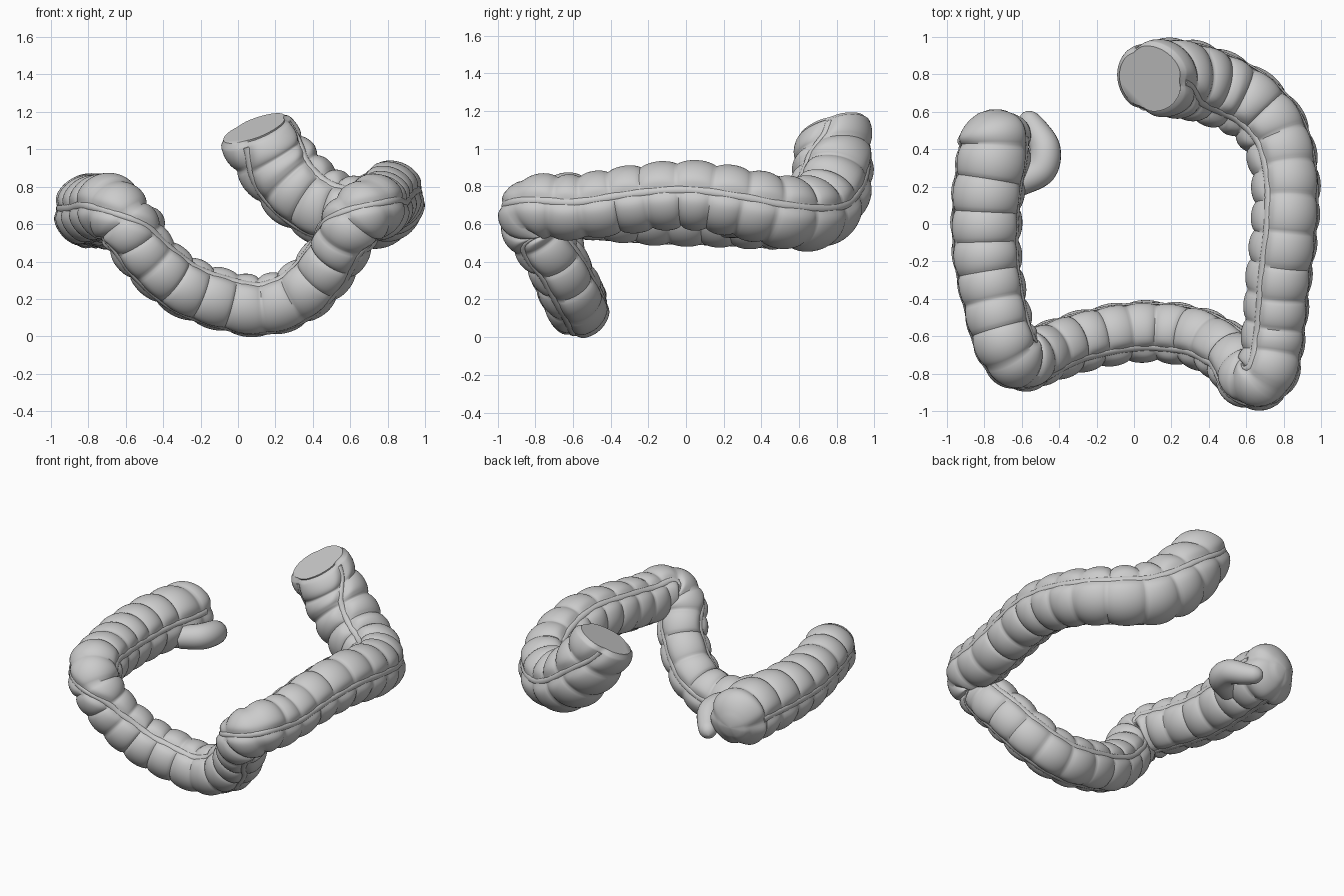
import bpy, bmesh
from math import sin, cos, pi, radians, exp, sqrt, tanh
from mathutils import Vector

if "Cube" in bpy.data.objects:
    bpy.data.objects.remove(bpy.data.objects["Cube"])

# Centre line: x, y, z, tube radius, angle of first muscle band (degrees)
SPINE = [
    (-0.775, 0.61, 0.64, 0.20, 15), (-0.748, 0.42, 0.66, 0.205, 15),
    (-0.785, 0.15, 0.67, 0.20, 15), (-0.79, -0.15, 0.67, 0.192, 15),
    (-0.745, -0.42, 0.68, 0.182, 18), (-0.685, -0.64, 0.69, 0.18, 20),
    (-0.61, -0.73, 0.62, 0.168, 15), (-0.49, -0.695, 0.44, 0.165, 10),
    (-0.30, -0.63, 0.275, 0.167, 10), (-0.05, -0.58, 0.185, 0.168, 10),
    (0.15, -0.575, 0.163, 0.168, 10), (0.35, -0.61, 0.245, 0.168, 12),
    (0.51, -0.70, 0.42, 0.165, 20), (0.61, -0.82, 0.60, 0.168, 35),
    (0.71, -0.795, 0.69, 0.172, 48), (0.75, -0.58, 0.69, 0.175, 52),
    (0.775, -0.30, 0.73, 0.18, 52), (0.81, 0.0, 0.755, 0.185, 52),
    (0.81, 0.26, 0.72, 0.188, 52), (0.755, 0.48, 0.67, 0.193, 52),
    (0.63, 0.63, 0.655, 0.20, 52), (0.475, 0.715, 0.69, 0.21, 52),
    (0.315, 0.77, 0.80, 0.217, 52), (0.18, 0.785, 0.96, 0.217, 52),
    (0.085, 0.775, 1.11, 0.208, 52)]
APPENDIX = [(-0.62, 0.22, 0.60, 0.075, 0), (-0.50, 0.29, 0.61, 0.085, 0),
            (-0.475, 0.40, 0.60, 0.082, 0), (-0.525, 0.50, 0.56, 0.07, 0),
            (-0.595, 0.595, 0.53, 0.05, 0)]
CAP_NORMAL = Vector((-0.35, -0.28, 0.89))
SPACING = 0.168


def sample(points, count, cap=None):
    """Smooth curve through the points, evenly spaced along its length."""
    p = [Vector(q) for q in points]
    p = [p[0] * 2 - p[1]] + p + [p[-1] * 2 - p[-2]]
    dense = []
    for i in range(1, len(p) - 2):
        a, b, c, d = p[i - 1:i + 3]
        for k in range(40):
            t = k / 40
            dense.append((b * 2 + (c - a) * t + (a * 2 - b * 5 + c * 4 - d) * t * t
                          + (b * 3 - a - c * 3 + d) * t ** 3) * 0.5)
    dense.append(p[-2])
    dist = [0.0]
    for u, v in zip(dense, dense[1:]):
        dist.append(dist[-1] + (Vector(v[:3]) - Vector(u[:3])).length)
    out, j = [], 0
    for i in range(count):
        s = dist[-1] * i / (count - 1)
        while j < len(dist) - 2 and dist[j + 1] < s:
            j += 1
        f = (s - dist[j]) / (dist[j + 1] - dist[j])
        out.append((s, dense[j].lerp(dense[j + 1], f)))
    frames = []
    for i, (s, v) in enumerate(out):
        a, b = out[max(i - 3, 0)][1], out[min(i + 3, count - 1)][1]
        t = (Vector(b[:3]) - Vector(a[:3])).normalized()
        if cap:  # lean the last rings into the plane of the cut end
            t = t.lerp(cap, max(0, 1 - (dist[-1] - s) / 0.3)).normalized()
        up = (Vector((0, 0, 1)) - t * t.z).normalized()
        frames.append((s, Vector(v[:3]), up.cross(t), up, v[3], radians(v[4])))
    return frames


def loft(name, rings):
    """Skin closed rings of points and cap both ends."""
    bm = bmesh.new()
    vs = [[bm.verts.new(c) for c in r] for r in rings]
    n = len(vs[0])
    for a, b in zip(vs, vs[1:]):
        for k in range(n):
            bm.faces.new((a[k], a[(k + 1) % n], b[(k + 1) % n], b[k]))
    bm.faces.new(vs[0][::-1])
    bm.faces.new(vs[-1])
    bmesh.ops.recalc_face_normals(bm, faces=bm.faces[:])
    me = bpy.data.meshes.new(name)
    bm.to_mesh(me)
    bm.free()
    ob = bpy.data.objects.new(name, me)
    bpy.context.collection.objects.link(ob)
    bpy.ops.object.select_all(action='DESELECT')
    ob.select_set(True)
    bpy.context.view_layer.objects.active = ob
    bpy.ops.object.shade_smooth_by_angle(angle=radians(50))


def dome(s, r, low=0.04):
    """Round off the end of a tube."""
    return max(low, sqrt(max(0, 1 - (1 - s / r) ** 2))) if s < r else 1.0


def bands(s):
    """Angles of the three bands; the second swings over after the first bend."""
    return 0, radians(139 - 21 * tanh((s - 1.55) / 0.25)), radians(250)


frames = sample(SPINE, 480, CAP_NORMAL)
TOTAL = frames[-1][0]
BENDS = [min(frames, key=lambda f: (f[1] - Vector(q)).length)[0]
         for q in ((-0.63, -0.72, 0.64), (0.66, -0.82, 0.65))]


# Pouched wall: bulges between creases, pulled in along three bands
def wall_radius(s, theta, r):
    bs = bands(s)
    sector = sum(theta % (2 * pi) >= b for b in bs)
    phase = (s + 0.015 * sin(s * 5 + sector * 2)) / SPACING
    phase += sum(0.6 * tanh((s - b) / 0.13) for b in BENDS)  # tighter at the bends
    bulge = abs(sin(pi * phase)) ** 0.55
    pull = 0.0
    for b in bs:
        d = abs((theta - b + pi) % (2 * pi) - pi)
        pull += exp(-(d / 0.22) ** 2)
    return r * (0.87 + 0.14 * bulge * (1 - 0.6 * pull) - 0.03 * pull)


SEG = 72
rings = []
for s, c, left, up, r, a in frames:
    ring = []
    for k in range(SEG):
        th = 2 * pi * k / SEG
        w = wall_radius(s, th, r) * dome(s, 0.17) * dome(TOTAL - s, 0.025, 0.94)
        ring.append(c + (left * cos(th + a) + up * sin(th + a)) * w)
    rings.append(ring)
loft("colon_wall", rings)

# Three muscle bands running lengthwise
for i in range(3):
    rings = []
    for s, c, left, up, r, a in frames[14:-3:2]:
        th = a + bands(s)[i]
        out = left * cos(th) + up * sin(th)
        side = up * cos(th) - left * sin(th)
        base = c + out * (r * 0.893 * dome(s, 0.17))
        rings.append([base + side * 0.018 * cos(q * pi / 4) + out * 0.006 * sin(q * pi / 4)
                      for q in range(8)])
    loft(f"muscle_band_{i + 1}", rings)

# Appendix curling beside the blind end
app = sample(APPENDIX, 50)
loft("appendix", [[c + (l * cos(k * pi / 12) + u * sin(k * pi / 12)) * r * dome(app[-1][0] - s, 0.06)
                   for k in range(24)] for s, c, l, u, r, a in app])
